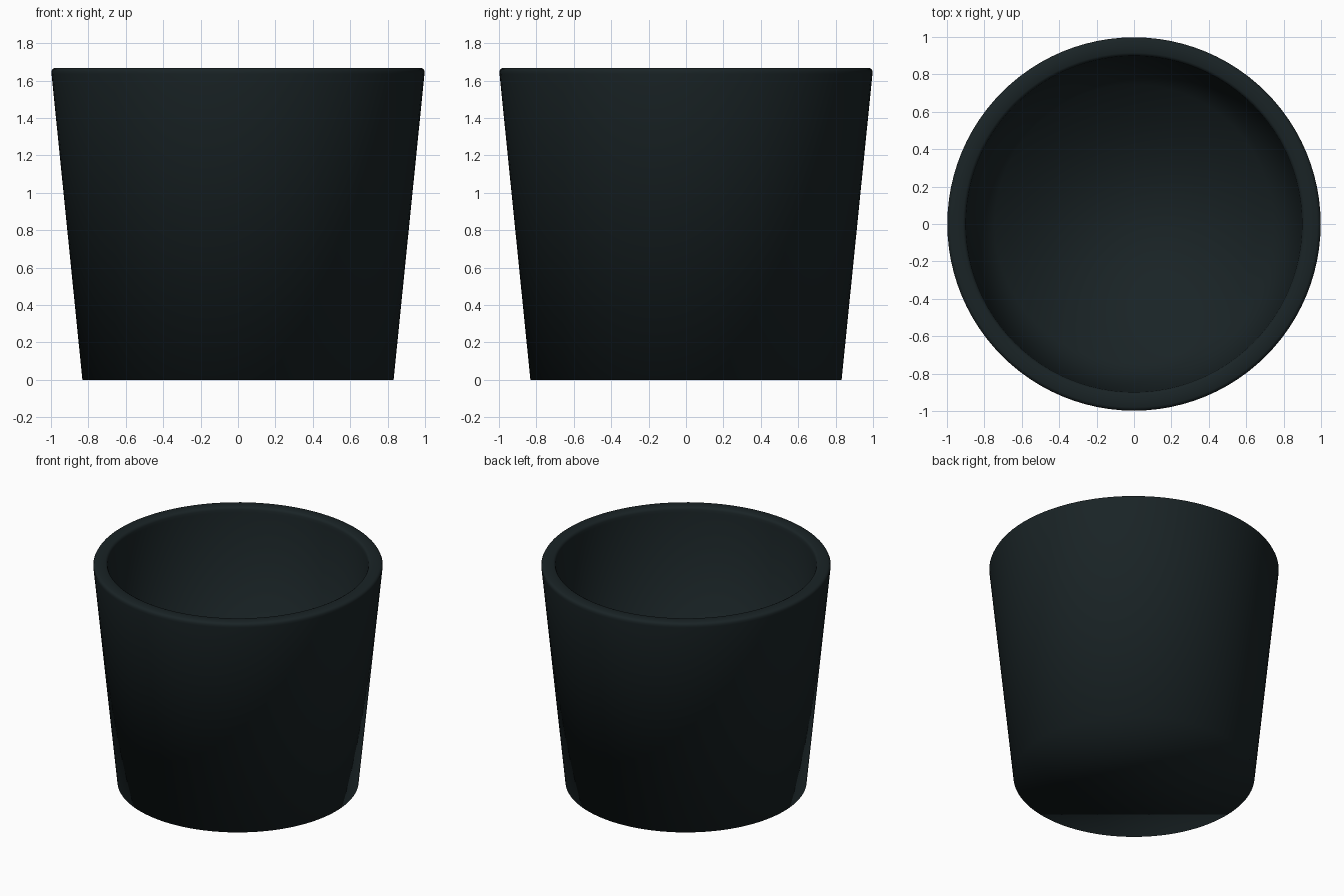
import bpy, bmesh, math

if "Cube" in bpy.data.objects:
    bpy.data.objects.remove(bpy.data.objects["Cube"])

SEGMENTS = 96

# Wall cross-section (radius, height): outer foot, rounded rim, inner wall, inner floor
profile = [(0.832, 0.0), (0.997, 1.635), (0.998, 1.65), (0.992, 1.662), (0.98, 1.668),
           (0.915, 1.668), (0.904, 1.662), (0.899, 1.65), (0.897, 1.63), (0.745, 0.1)]

# Pot body: revolve the profile around z
bm = bmesh.new()
rings = []
for r, z in profile:
    ring = []
    for i in range(SEGMENTS):
        a = 2 * math.pi * i / SEGMENTS
        ring.append(bm.verts.new((r * math.cos(a), r * math.sin(a), z)))
    rings.append(ring)
for lower, upper in zip(rings, rings[1:]):
    for i in range(SEGMENTS):
        j = (i + 1) % SEGMENTS
        bm.faces.new((lower[i], lower[j], upper[j], upper[i]))

# Underside and inner floor
bm.faces.new(rings[0][::-1])
bm.faces.new(rings[-1])
bmesh.ops.recalc_face_normals(bm, faces=bm.faces[:])
for f in bm.faces:
    f.smooth = True

mesh = bpy.data.meshes.new("plant_pot")
bm.to_mesh(mesh)
bm.free()
pot = bpy.data.objects.new("plant_pot", mesh)
bpy.context.collection.objects.link(pot)

# Dark charcoal glaze
mat = bpy.data.materials.new("dark_charcoal")
mat.diffuse_color = (0.010, 0.017, 0.019, 1)
mat.use_nodes = True
mat.node_tree.nodes["Principled BSDF"].inputs["Base Color"].default_value = mat.diffuse_color
mesh.materials.append(mat)
